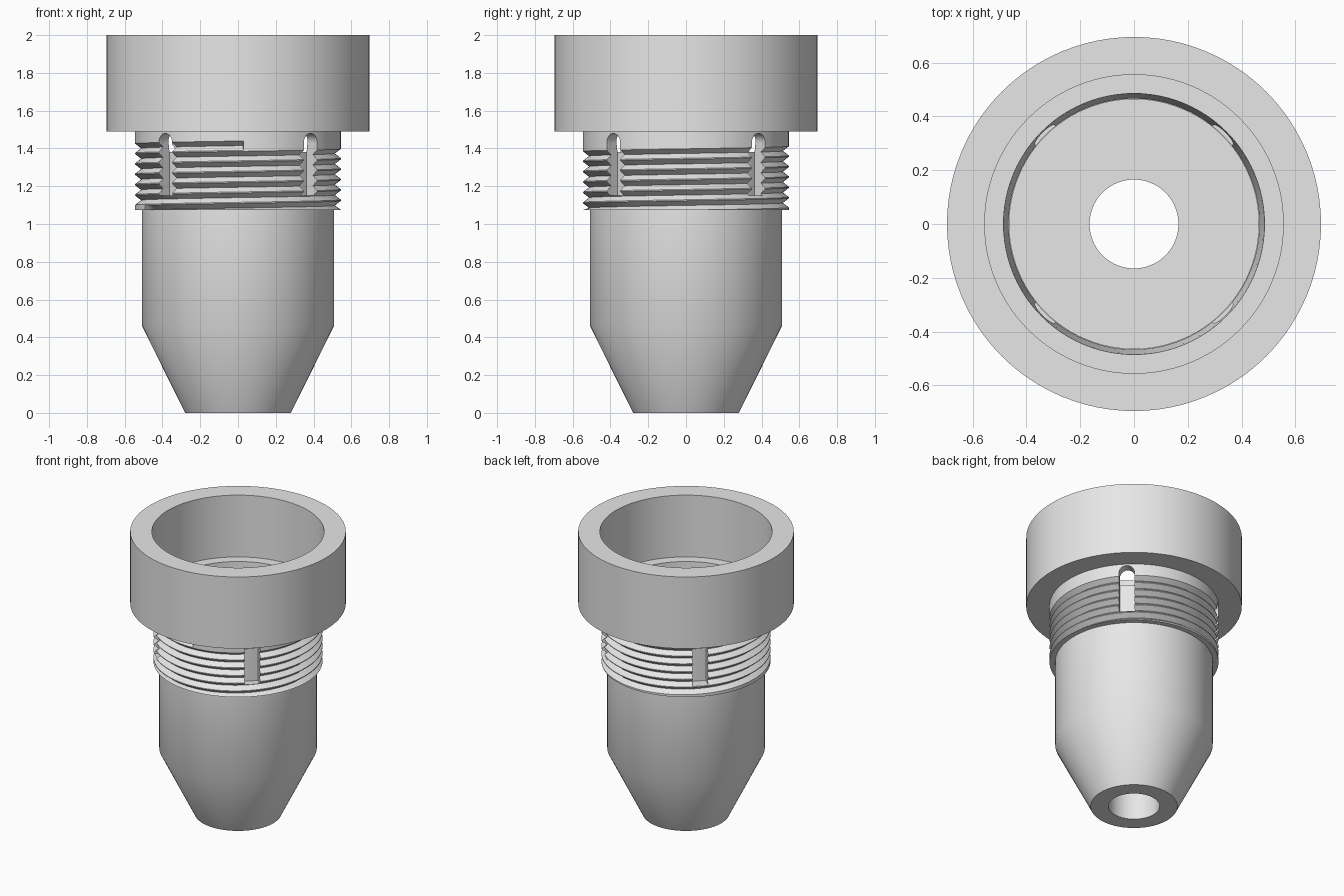
import bpy, bmesh
from math import pi, cos, sin, radians
from mathutils import Matrix

if "Cube" in bpy.data.objects:
    bpy.data.objects.remove(bpy.data.objects["Cube"])

SEG = 96
grey = bpy.data.materials.new("plain_grey")
grey.use_nodes = True
COLOUR = (0.8, 0.8, 0.8, 1)
grey.diffuse_color = COLOUR
grey.node_tree.nodes["Principled BSDF"].inputs["Base Color"].default_value = COLOUR


def finish(name, bm):
    bmesh.ops.recalc_face_normals(bm, faces=bm.faces)
    mesh = bpy.data.meshes.new(name)
    bm.to_mesh(mesh)
    bm.free()
    mesh.materials.append(grey)
    ob = bpy.data.objects.new(name, mesh)
    bpy.context.scene.collection.objects.link(ob)
    return ob


def smooth(ob):
    bpy.ops.object.select_all(action='DESELECT')
    ob.select_set(True)
    bpy.context.view_layer.objects.active = ob
    bpy.ops.object.shade_smooth_by_angle(angle=radians(30))


def sweep(columns):
    """Closed ring from one (radius, z) loop per angle; first and last meet."""
    bm = bmesh.new()
    rows = [[bm.verts.new((r * cos(a), r * sin(a), z)) for r, z in loop]
            for a, loop in columns]
    for c0, c1 in zip(rows, rows[1:]):
        for i in range(len(c0)):
            j = (i + 1) % len(c0)
            bm.faces.new((c0[i], c1[i], c1[j], c0[j]))
    bmesh.ops.remove_doubles(bm, verts=bm.verts, dist=0.0001)
    bmesh.ops.holes_fill(bm, edges=[e for e in bm.edges if e.is_boundary], sides=0)
    return bm


def lathe(name, profile):
    ob = finish(name, sweep([(2 * pi * j / SEG, profile) for j in range(SEG + 1)]))
    smooth(ob)
    return ob


# Tapered body with a central bore and a plug that sits inside the sleeve
lathe("nozzle_body", [(0.165, 0), (0.28, 0), (0.508, 0.46), (0.508, 1.075),
                      (0.465, 1.075), (0.465, 1.38), (0.165, 1.38)])

# Wide open collar with an inner ledge
lathe("collar", [(0.482, 1.49), (0.695, 1.49), (0.695, 2), (0.555, 2),
                 (0.555, 1.56), (0.485, 1.56)])

# Sleeve with a helical groove that stops at the front
CREST, ROOT, PITCH = 0.545, 0.513, 0.055
LOW, HIGH, GROOVE_END = 1.075, 1.49, 1.415


def sleeve_loop(turn):
    loop = [(0.482, HIGH), (0.466, 1.38), (0.466, LOW), (CREST, LOW)]
    for k in range(6, -3, -1):
        centre = GROOVE_END + PITCH * (turn - 1 - k)
        for offset, r in ((-0.45, CREST), (0, ROOT), (0.45, CREST)):
            z = centre + offset * PITCH
            if k < 0 or z < LOW:
                r = CREST
            loop.append((r, min(max(z, LOW), HIGH)))
    return loop + [(CREST, HIGH)]


start = radians(-87)
sleeve = finish("threaded_sleeve", sweep(
    [(start + 2 * pi * j / SEG, sleeve_loop(j / SEG)) for j in range(SEG + 1)]))

# Four round-topped slots on the diagonals
bm = bmesh.new()
HALF, ARCH = 0.05, 1.43
outline = [(-HALF, 1.15), (HALF, 1.15)]
outline += [(HALF * cos(pi * i / 12), ARCH + HALF * sin(pi * i / 12)) for i in range(13)]
for q in range(4):
    face = bm.faces.new([bm.verts.new((0.4, x, z)) for x, z in outline])
    out = bmesh.ops.extrude_face_region(bm, geom=[face])
    far = [v for v in out["geom"] if isinstance(v, bmesh.types.BMVert)]
    bmesh.ops.translate(bm, verts=far, vec=(0.3, 0, 0))
    turn = Matrix.Rotation(pi / 4 + q * pi / 2, 3, 'Z')
    bmesh.ops.rotate(bm, verts=list(face.verts) + far, cent=(0, 0, 0), matrix=turn)
cutter = finish("slot_cutter", bm)
cutter.hide_render = True

cut = sleeve.modifiers.new("slots", 'BOOLEAN')
cut.operation = 'DIFFERENCE'
cut.solver = 'EXACT'
cut.object = cutter
bpy.context.view_layer.objects.active = sleeve
bpy.ops.object.modifier_apply(modifier=cut.name)
bpy.data.objects.remove(cutter)
smooth(sleeve)
